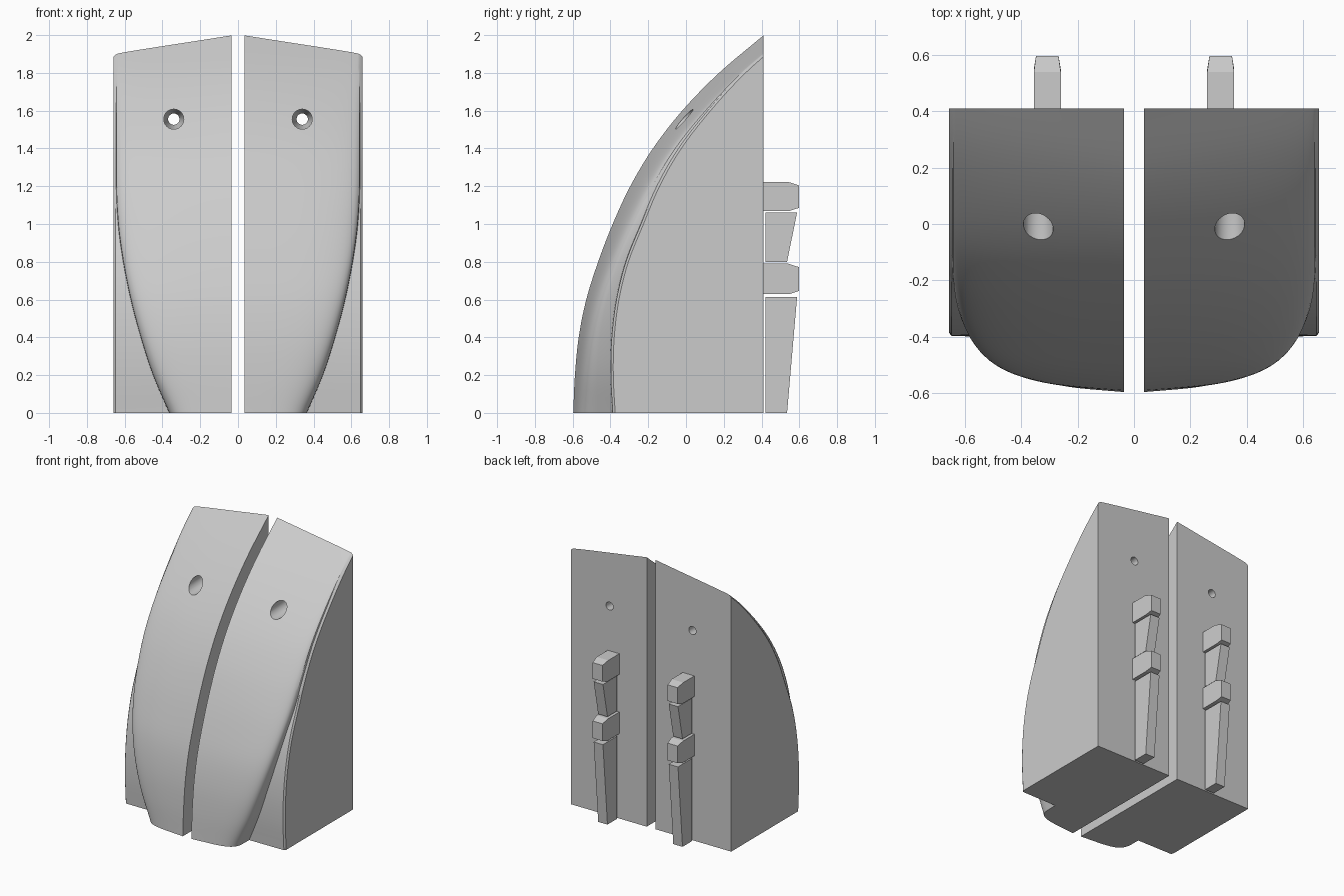
import bpy, bmesh, math
from mathutils import Vector

cube = bpy.data.objects.get("Cube")
if cube:
    bpy.data.objects.remove(cube, do_unlink=True)

grey = bpy.data.materials.new("light_grey")
grey.use_nodes = True
grey.diffuse_color = (0.6, 0.6, 0.6, 1)
grey.node_tree.nodes["Principled BSDF"].inputs["Base Color"].default_value = (0.6, 0.6, 0.6, 1)

INNER, OUTER, BACK = 0.035, 0.658, 0.41
HOLE_X, HOLE_Z = 0.34, 1.555

# height, nose depth, shoulder depth, bulge half width, sideways slope, corner squareness
SECTIONS = [
    (0.0, -0.597, -0.39, 0.365, 0.08, 5),
    (0.2, -0.588, -0.40, 0.45, 0.07, 5),
    (0.4, -0.568, -0.395, 0.515, 0.07, 5),
    (0.6, -0.528, -0.37, 0.568, 0.07, 4.5),
    (0.8, -0.465, -0.32, 0.608, 0.08, 4),
    (1.0, -0.388, -0.24, 0.635, 0.09, 3.6),
    (1.2, -0.295, -0.155, 0.645, 0.11, 3.4),
    (1.4, -0.175, -0.04, 0.645, 0.13, 3.4),
    (1.6, -0.02, 0.115, 0.645, 0.16, 3.4),
    (1.8, 0.175, 0.30, 0.645, 0.18, 3.4),
    (2.0, 0.412, 0.53, 0.645, 0.19, 3.4),
]
STEPS, ARC = 5, 18


def smooth_rows(rows):
    """Catmull-Rom interpolation through the section rows."""
    v = [Vector(r) for r in rows]
    v = [2 * v[0] - v[1]] + v + [2 * v[-1] - v[-2]]
    for i in range(1, len(v) - 2):
        a, b, c, d = v[i - 1:i + 3]
        for k in range(STEPS):
            t = k / STEPS
            yield 0.5 * (2 * b + (c - a) * t + (2 * a - 5 * b + 4 * c - d) * t * t
                         + (3 * b - a - 3 * c + d) * t ** 3)
    yield v[-2]


def section(nose, shoulder, width, slope, power):
    """Outline of one horizontal slice, from inner back to outer back."""
    pts = [(INNER, 1.0)]
    span = width - INNER
    drop = shoulder - nose - slope * span
    for i in range(ARC + 1):
        a = (i / ARC) ** 1.5 * math.pi / 2
        u = math.sin(a) ** (2 / power)
        fall = 1 - max(math.cos(a), 0) ** (2 / power) if i < ARC else 1
        pts.append((INNER + span * u, nose + slope * span * u + drop * fall))
    pts += [(OUTER - 0.01, shoulder + 0.002), (OUTER, shoulder + 0.015), (OUTER, 1.0)]
    return pts


def make_object(name, bm):
    bmesh.ops.recalc_face_normals(bm, faces=bm.faces)
    mesh = bpy.data.meshes.new(name)
    bm.to_mesh(mesh)
    bm.free()
    mesh.materials.append(grey)
    obj = bpy.data.objects.new(name, mesh)
    bpy.context.collection.objects.link(obj)
    return obj


def loft(bm, rings):
    """Skin a list of closed rings and cap both ends."""
    vs = [[bm.verts.new(p) for p in ring] for ring in rings]
    n = len(vs[0])
    for a, b in zip(vs, vs[1:]):
        for i in range(n):
            j = (i + 1) % n
            bm.faces.new((a[i], a[j], b[j], b[i]))
    bm.faces.new(vs[0])
    bm.faces.new(vs[-1])


def make_body(name, side):
    bm = bmesh.new()
    loft(bm, [[(side * x, y, z) for x, y in section(*rest)]
              for z, *rest in smooth_rows(SECTIONS)])
    # flat back
    cut = bmesh.ops.bisect_plane(bm, geom=bm.verts[:] + bm.edges[:] + bm.faces[:],
                                 plane_co=(0, BACK, 0), plane_no=(0, 1, 0), clear_outer=True)
    edges = [e for e in cut["geom_cut"] if isinstance(e, bmesh.types.BMEdge)]
    bmesh.ops.holes_fill(bm, edges=edges, sides=0)
    return make_object(name, bm)


def drill(body, side):
    """Countersunk screw hole running front to back."""
    bm = bmesh.new()
    loft(bm, [[(side * HOLE_X + r * math.cos(k * math.tau / 32), y,
                HOLE_Z + r * math.sin(k * math.tau / 32)) for k in range(32)]
              for y, r in ((-0.8, 0.053), (0.2, 0.053), (0.25, 0.03), (0.8, 0.03))])
    cutter = make_object("hole_cutter", bm)
    cutter.hide_render = True
    mod = body.modifiers.new("screw_hole", "BOOLEAN")
    mod.operation, mod.solver, mod.object = "DIFFERENCE", "EXACT", cutter
    bpy.context.view_layer.objects.active = body
    bpy.ops.object.modifier_apply(modifier=mod.name)
    bpy.data.objects.remove(cutter, do_unlink=True)


def make_prism(name, cx, half, profile, taper=0.0):
    """Extrude a side profile across x, narrowing at its rear end."""
    bm = bmesh.new()
    loft(bm, [[(cx + s * (half - (taper if y > 0.57 else 0)), y, z) for y, z in profile]
              for s in (-1, 1)])
    return make_object(name, bm)


def hook_profile(low, high):
    return [(BACK, low), (0.55, low), (0.597, low + 0.015),
            (0.597, high - 0.018), (0.54, high), (BACK, high)]


def wedge_profile(low, high):
    return [(0.422, low), (0.535, low), (0.588, high), (0.422, high)]


for label, side in (("left", 1), ("right", -1)):
    body = make_body(label + "_body", side)
    drill(body, side)
    bpy.ops.object.select_all(action="DESELECT")
    body.select_set(True)
    bpy.context.view_layer.objects.active = body
    bpy.ops.object.shade_smooth_by_angle(angle=math.radians(30))
    # rear hooks and the supports beneath them
    cx = side * 0.308
    for level, hook, wedge in (("upper", (1.07, 1.223), (0.8, 1.06)),
                               ("lower", (0.63, 0.79), (0.0, 0.613))):
        make_prism(f"{label}_{level}_hook", cx, 0.048, hook_profile(*hook), 0.008)
        make_prism(f"{label}_{level}_support", cx, 0.038, wedge_profile(*wedge))
